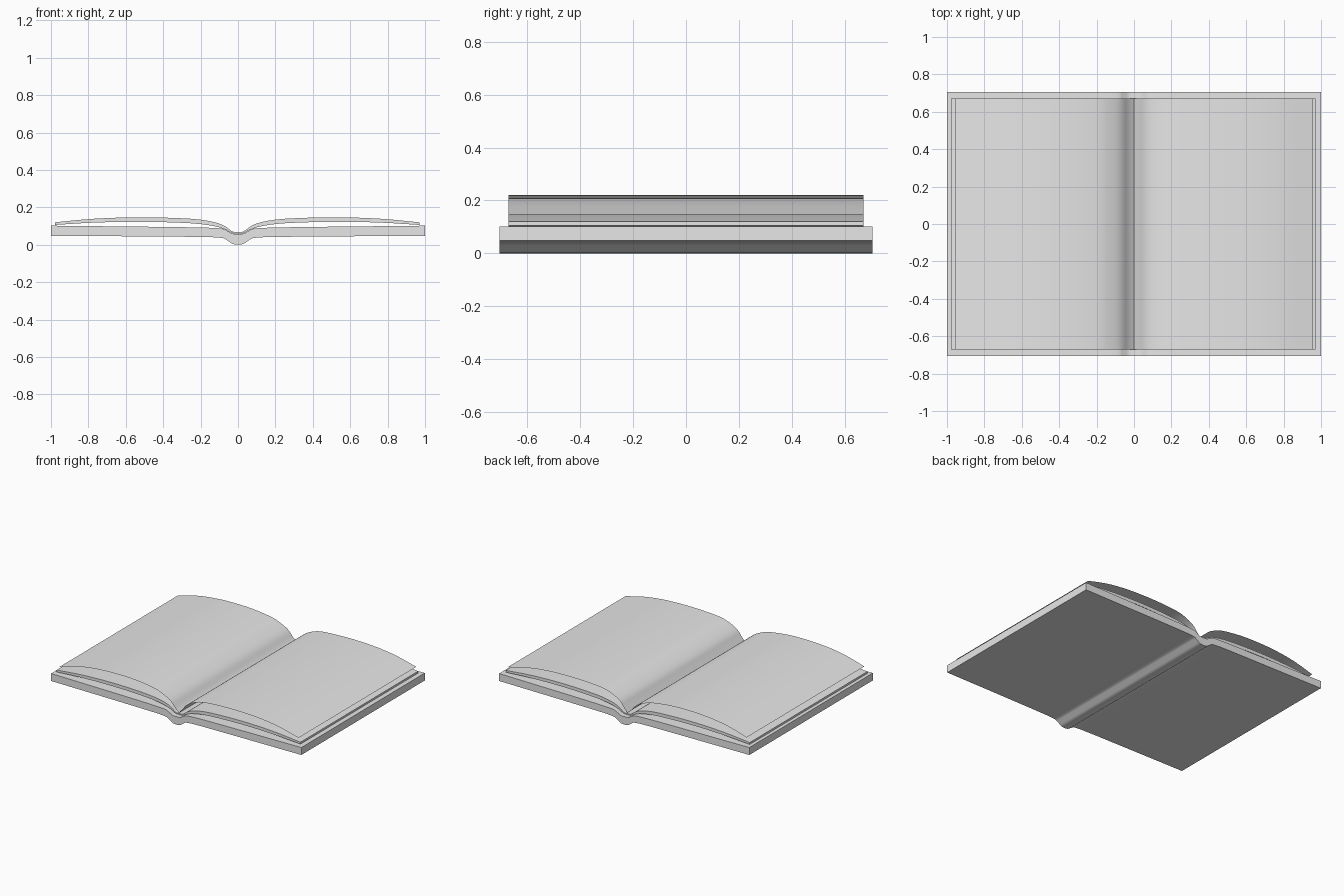
import bpy
import bmesh
from mathutils import Vector

cube = bpy.data.objects.get("Cube")
if cube:
    bpy.data.objects.remove(cube, do_unlink=True)

COVER_HALF, PAGE_HALF = 0.705, 0.672  # half depths along y

grey = bpy.data.materials.new("plain grey")
grey.use_nodes = True
grey.diffuse_color = (0.8, 0.8, 0.8, 1)
grey.node_tree.nodes["Principled BSDF"].inputs["Base Color"].default_value = (0.8, 0.8, 0.8, 1)


def smooth_path(points, steps=3):
    """Catmull-Rom curve through the profile points."""
    p = [Vector(q) for q in points]
    p = [2 * p[0] - p[1]] + p + [2 * p[-1] - p[-2]]
    path = []
    for a, b, c, d in zip(p, p[1:], p[2:], p[3:]):
        for i in range(steps):
            t = i / steps
            path.append(b + (c - a) * t / 2 + (2 * a - 5 * b + 4 * c - d) * t**2 / 2
                        + (3 * b - a - 3 * c + d) * t**3 / 2)
    return path + [p[-2]]


def mirrored(half, left_scale=1.0):
    """Full path from -x to +x, from a half that starts at x = 0."""
    return [Vector((-q.x * left_scale, q.y)) for q in reversed(half[1:])] + half


def finish(name, bm):
    mesh = bpy.data.meshes.new(name)
    bm.to_mesh(mesh)
    bm.free()
    mesh.materials.append(grey)
    obj = bpy.data.objects.new(name, mesh)
    bpy.context.collection.objects.link(obj)
    bpy.ops.object.select_all(action="DESELECT")
    obj.select_set(True)
    bpy.context.view_layer.objects.active = obj
    bpy.ops.object.shade_smooth_by_angle(angle=0.6)
    return obj


def sweep(bm, path, half_depth):
    """Strip of faces that follows an x-z path and runs along y."""
    rows = [[bm.verts.new((q.x, y, q.y)) for q in path] for y in (-half_depth, half_depth)]
    for i in range(len(path) - 1):
        bm.faces.new((rows[0][i], rows[0][i + 1], rows[1][i + 1], rows[1][i]))
    return rows


def slab(name, top, bottom, half_depth):
    """Solid between two paths with equal point counts."""
    bm = bmesh.new()
    t = sweep(bm, top, half_depth)
    b = sweep(bm, bottom, half_depth)
    for r in (0, 1):
        for i in range(len(top) - 1):
            bm.faces.new((b[r][i], b[r][i + 1], t[r][i + 1], t[r][i]))
    for i in (0, -1):
        bm.faces.new((b[0][i], b[1][i], t[1][i], t[0][i]))
    bmesh.ops.recalc_face_normals(bm, faces=bm.faces)
    return finish(name, bm)


# Cover: two boards joined by a rounded spine
cover_top = smooth_path([(0, 0.058), (0.03, 0.06), (0.06, 0.076), (0.1, 0.088), (0.3, 0.094), (1, 0.102)])
cover_bottom = smooth_path([(0, 0), (0.03, 0.005), (0.06, 0.025), (0.1, 0.038), (0.3, 0.043), (1, 0.048)])
slab("cover", mirrored(cover_top), mirrored(cover_bottom), COVER_HALF)

# Page block: thin arched layer dipping into the gutter
block_top = smooth_path([(0, 0.068), (0.03, 0.071), (0.07, 0.1), (0.13, 0.122), (0.25, 0.139),
                         (0.5, 0.147), (0.75, 0.14), (0.97, 0.12)])
block_bottom = smooth_path([(0, 0.06), (0.03, 0.062), (0.07, 0.083), (0.13, 0.1), (0.25, 0.115),
                            (0.5, 0.123), (0.75, 0.119), (0.97, 0.106)])
slab("page_block", mirrored(block_top, 1.01), mirrored(block_bottom, 1.01), PAGE_HALF)

# Raised open pages: single paper sheets, the right one a little steeper at the gutter
sheets = {
    "right_page": (-1, [(0, 0.073), (0.03, 0.098), (0.07, 0.142), (0.13, 0.174), (0.2, 0.197),
                        (0.35, 0.216), (0.5, 0.22), (0.65, 0.213), (0.8, 0.192), (0.955, 0.15)]),
    "left_page": (1, [(0, 0.073), (0.03, 0.11), (0.06, 0.145), (0.12, 0.178), (0.2, 0.2),
                      (0.35, 0.21), (0.5, 0.211), (0.65, 0.204), (0.8, 0.184), (0.955, 0.147)]),
}
for name, (side, points) in sheets.items():
    path = [Vector((side * q.x, q.y)) for q in smooth_path(points)]
    if side < 0:
        path.reverse()
    bm = bmesh.new()
    sweep(bm, path, PAGE_HALF)
    finish(name, bm)
